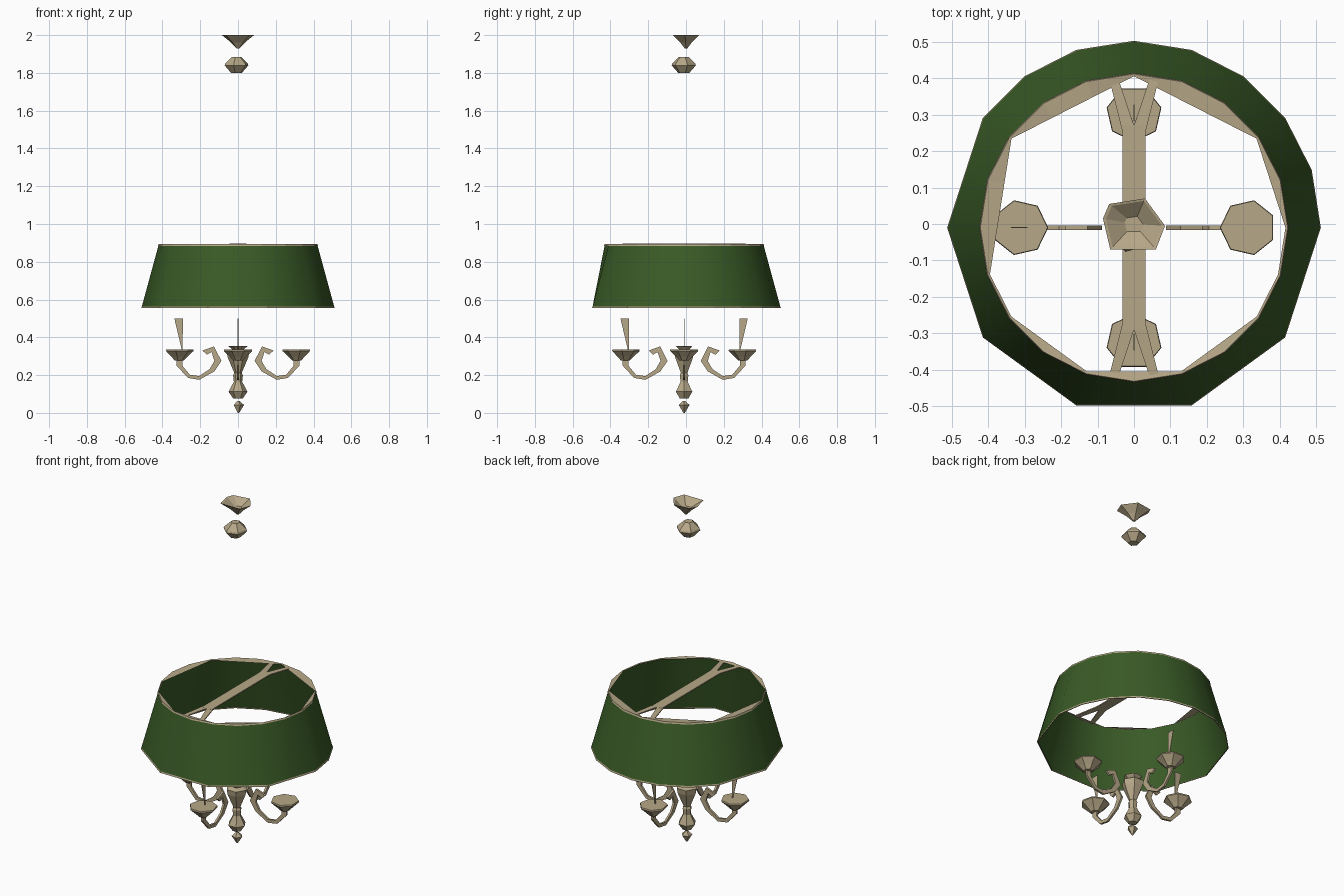
import bpy, bmesh
from math import sin, cos, pi, radians
from mathutils import Matrix

if "Cube" in bpy.data.objects:
    bpy.data.objects.remove(bpy.data.objects["Cube"], do_unlink=True)

CY = -0.01          # axis of the lamp
SIDES = 20          # full count of the shade rings


def material(name, rgb):
    m = bpy.data.materials.new(name)
    m.use_nodes = True
    m.diffuse_color = (*rgb, 1)
    m.node_tree.nodes["Principled BSDF"].inputs["Base Color"].default_value = (*rgb, 1)
    return m


green = material("green_fabric", (0.042, 0.105, 0.02))
brass = material("pale_brass", (0.47, 0.39, 0.245))


def finish(name, bm, mat, matrix=Matrix(), smooth=0, thick=0):
    bmesh.ops.remove_doubles(bm, verts=bm.verts, dist=0.0001)
    me = bpy.data.meshes.new(name)
    bm.to_mesh(me)
    bm.free()
    ob = bpy.data.objects.new(name, me)
    bpy.context.collection.objects.link(ob)
    me.materials.append(mat)
    ob.matrix_world = matrix
    if thick:
        mod = ob.modifiers.new("thickness", 'SOLIDIFY')
        mod.thickness, mod.offset = thick, 0
    if smooth:
        bpy.ops.object.select_all(action='DESELECT')
        ob.select_set(True)
        bpy.context.view_layer.objects.active = ob
        bpy.ops.object.shade_smooth_by_angle(angle=radians(smooth))
    return ob


def ring(radius, z, skipped=()):
    """Ring of points; skipped corners lie on the chord between kept ones."""
    def corner(k):
        a = 2 * pi * k / SIDES
        return radius * cos(a), radius * sin(a) + CY
    pts = []
    for k in range(SIDES):
        lo = hi = k
        while lo % SIDES in skipped:
            lo -= 1
        while hi % SIDES in skipped:
            hi += 1
        t = (k - lo) / (hi - lo) if hi > lo else 0
        (ax, ay), (bx, by) = corner(lo), corner(hi)
        pts.append((ax + (bx - ax) * t, ay + (by - ay) * t, z))
    return pts


def loft(name, rings, mat, closed=True, caps=False, **kw):
    bm = bmesh.new()
    rows = [[bm.verts.new(p) for p in r] for r in rings]
    n = len(rows[0])
    for a, b in zip(rows, rows[1:]):
        for i in range(n if closed else n - 1):
            j = (i + 1) % n
            bm.faces.new((a[i], a[j], b[j], b[i]))
    if caps:
        bm.faces.new(rows[0][::-1])
        bm.faces.new(rows[-1])
    return finish(name, bm, mat, **kw)


def turned(name, profile, sides, at=(0, CY), spin=0, smooth=0):
    """Lathed part from (radius, height) pairs, listed upward."""
    rings = [[(at[0] + r * cos(spin + 2 * pi * i / sides),
               at[1] + r * sin(spin + 2 * pi * i / sides), z)
              for i in range(sides)] for r, z in profile]
    return loft(name, rings, brass, caps=True, smooth=smooth)


# Shade and its trims
low_skip = (9, 11, 13, 15, 17, 19)
top_skip = (1, 3, 4, 6, 7, 9, 10, 13, 15, 17)
loft("shade", [ring(0.51, 0.56, low_skip), ring(0.42, 0.89)], green, smooth=30)
loft("bottom_trim", [ring(0.507, 0.555, low_skip), ring(0.512, 0.555, low_skip),
                     ring(0.51, 0.564, low_skip)], brass)
loft("top_trim", [ring(0.424, 0.884), ring(0.421, 0.893),
                  ring(0.415, 0.89, top_skip)], brass)

# Cross bar with forked ends
loft("shade_bar", [[(-0.031, y + CY, 0.895), (0.031, y + CY, 0.895)]
                   for y in (-0.28, 0.28)], brass, closed=False, thick=0.006)
for end in (1, -1):
    for side in (1, -1):
        loft("bar_fork", [[(side * x, end * y + CY, z) for x, y, z in row] for row in (
            ((0.031, 0.26, 0.895), (0, 0.28, 0.895)),
            ((0.066, 0.40, 0.888), (0.042, 0.405, 0.888)))],
            brass, closed=False, thick=0.006)

# Ceiling canopy, an open irregular bowl, and the ball below it
rim = [(-0.085, 0.015), (-0.065, -0.07), (0.06, -0.07),
       (0.085, -0.005), (0.03, 0.07), (-0.068, 0.055)]
loft("ceiling_canopy", [[(x * s, y * s, z) for x, y in rim] for s, z in
                        ((0.08, 1.928), (0.45, 1.962), (1, 2.0), (0.9, 1.998), (0.3, 1.965))],
     brass, caps=True)
turned("canopy_ball", [(0.03, 1.80), (0.066, 1.84), (0.062, 1.85), (0.025, 1.885)],
       6, at=(-0.008, -0.012), spin=0.3)

# Central column and finial
turned("column", [(0.025, 0.075), (0.05, 0.112), (0.022, 0.165), (0.026, 0.20),
                  (0.02, 0.212), (0.055, 0.295), (0.06, 0.325), (0.03, 0.335),
                  (0.052, 0.355)], 6)
turned("finial", [(0.004, 0), (0.03, 0.042), (0.006, 0.064)], 5, at=(0.002, CY))

# Four scrolled arms with drip pans; three carry a flat tapered candle
scroll = [((0.188, 0.33), (0.165, 0.308)), ((0.127, 0.352), (0.14, 0.322)),
          ((0.088, 0.275), (0.125, 0.275)), ((0.125, 0.22), (0.15, 0.232)),
          ((0.205, 0.175), (0.205, 0.195)), ((0.265, 0.185), (0.255, 0.202)),
          ((0.325, 0.25), (0.295, 0.25)), ((0.325, 0.285), (0.295, 0.285))]
for i, name in enumerate(("left", "back", "right", "front")):
    turn = Matrix.Translation((0, CY, 0)) @ Matrix.Rotation(i * pi / 2, 4, 'Z')
    loft(name + "_arm", [[(x, 0, z) for x, z in pair] for pair in scroll],
         brass, closed=False, matrix=turn, thick=0.012)
    hub = turn @ Matrix.Translation((0.312, 0, 0)).to_translation().to_3d()
    turned(name + "_drip_pan", [(0.026, 0.278), (0.045, 0.298), (0.077, 0.328), (0.075, 0.336)],
           7, at=(hub.x, hub.y), spin=i * pi / 2 + pi / 7)
    if name != "left":
        loft(name + "_candle", [[(0.293, 0, 0.335), (0.298, 0, 0.335)],
                                [(0.292, 0, 0.5), (0.337, 0, 0.5)]],
             brass, closed=False, matrix=turn, thick=0.003)
